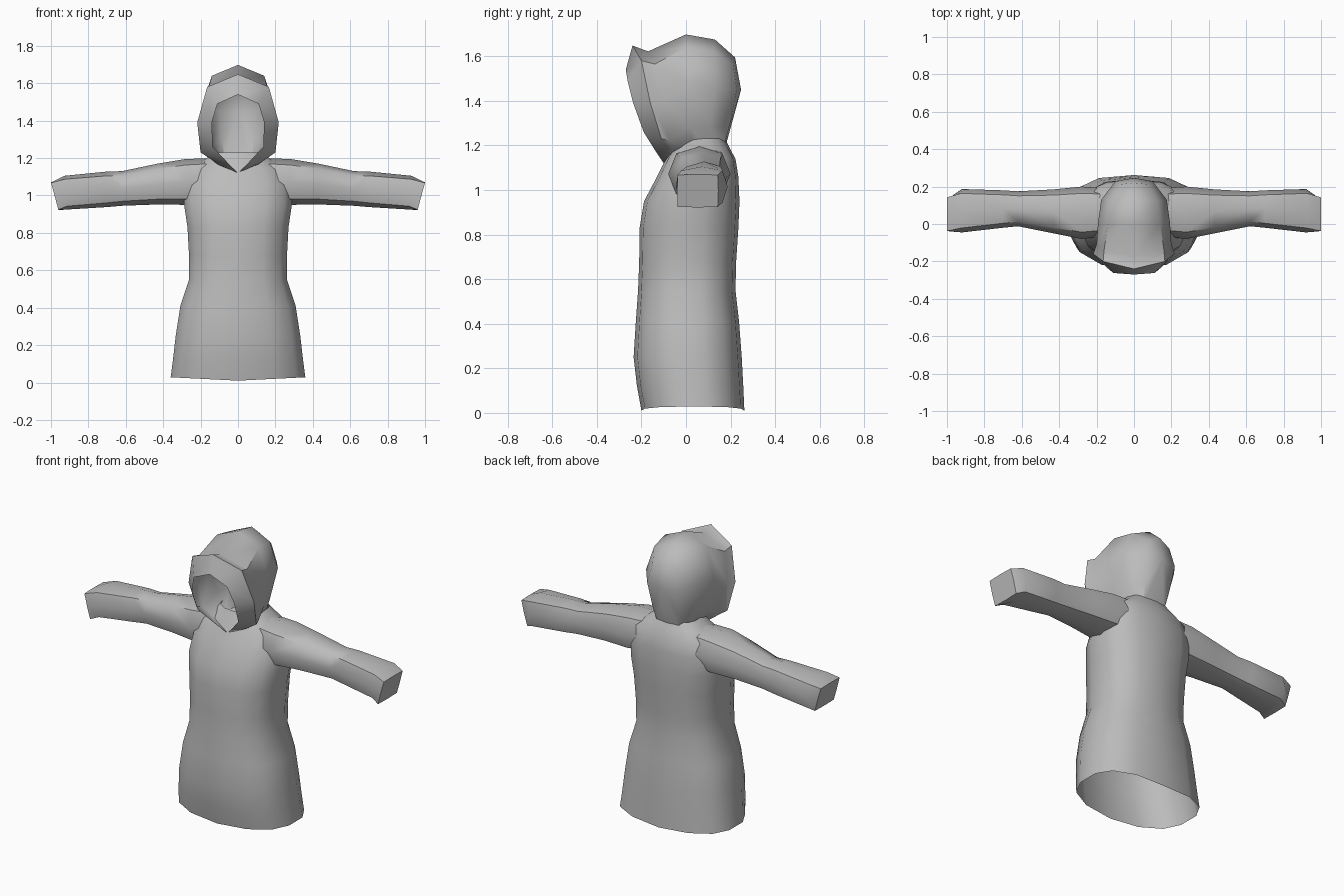
import bpy, bmesh, math

if "Cube" in bpy.data.objects:
    bpy.data.objects.remove(bpy.data.objects["Cube"])

grey = bpy.data.materials.new("cloth_grey")
grey.diffuse_color = (0.5, 0.5, 0.5, 1)
grey.use_nodes = True
grey.node_tree.nodes["Principled BSDF"].inputs["Base Color"].default_value = grey.diffuse_color


def loft(name, rings, cap_start=False, cap_end=False, tip=None, mirror=False):
    """Bridge a list of closed rings into one smooth shell."""
    bm = bmesh.new()
    loops = [[bm.verts.new(p) for p in ring] for ring in rings]
    n = len(loops[0])
    for a, b in zip(loops, loops[1:]):
        for i in range(n):
            j = (i + 1) % n
            bm.faces.new((a[i], a[j], b[j], b[i]))
    if cap_start:
        bm.faces.new(loops[0])
    if cap_end:
        bm.faces.new(loops[-1])
    if tip:
        t = bm.verts.new(tip)
        for i in range(n):
            bm.faces.new((loops[-1][i], loops[-1][(i + 1) % n], t))
    bmesh.ops.recalc_face_normals(bm, faces=bm.faces)
    me = bpy.data.meshes.new(name)
    bm.to_mesh(me)
    bm.free()
    ob = bpy.data.objects.new(name, me)
    bpy.context.collection.objects.link(ob)
    me.materials.append(grey)
    if mirror:
        ob.modifiers.new("mirror", 'MIRROR').use_mirror_merge = False
    bpy.ops.object.select_all(action='DESELECT')
    ob.select_set(True)
    bpy.context.view_layer.objects.active = ob
    bpy.ops.object.shade_smooth_by_angle(angle=math.radians(50))
    return ob


def both_sides(half):
    """Complete a half ring that starts and ends on the centre line."""
    return half + [(-x, y, z) for x, y, z in half[-2:0:-1]]


# Coat body: height, half width, front y, back y
section = [(0, -1), (.52, -.93), (.86, -.66), (1, -.25), (1, .3), (.86, .68), (.52, .93), (0, 1)]
body = [(.01, .36, -.2, .262), (.12, .348, -.22, .257), (.25, .333, -.235, .25),
        (.41, .308, -.225, .238), (.55, .262, -.215, .222), (.68, .262, -.21, .225),
        (.83, .27, -.208, .235), (.95, .288, -.188, .24), (1.06, .285, -.13, .235),
        (1.14, .25, -.09, .222), (1.19, .18, -.06, .195), (1.23, .13, -.04, .175)]
rings = []
for z, w, f, b in body:
    c, d = (f + b) / 2, (b - f) / 2
    # the hem rises slightly toward the sides
    rings.append(both_sides([(sx * w, c + sy * d, z + (.018 * sx if z < .05 else 0))
                             for sx, sy in section]))
loft("coat_body", rings)

# Sleeves: x, front y, back y, bottom z, top z, corner squareness, end slant
sleeve = [(.12, -.06, .19, .97, 1.2, .75, 0), (.28, -.08, .2, .95, 1.195, .74, 0),
          (.43, -.05, .185, .952, 1.17, .74, 0), (.62, -.012, .175, .945, 1.13, .74, 0),
          (.7, -.02, .18, .938, 1.128, .76, 0), (.92, -.045, .187, .925, 1.105, .8, .1),
          (.98, -.04, .145, .922, 1.07, .97, .27)]
rings = []
for x, f, b, lo, hi, k, slant in sleeve:
    cy, dy, cz, dz = (f + b) / 2, (b - f) / 2, (lo + hi) / 2, (hi - lo) / 2
    pts = [(-1, 0), (-k, k), (0, 1), (k, k), (1, 0), (k, -k), (0, -1), (-k, -k)]
    rings.append([(x + slant * v * dz, cy + u * dy, cz + v * dz) for u, v in pts])
loft("sleeves", rings, cap_end=True, mirror=True)

# Hood: half rings from the face opening, over the rim, to the back of the head
hood = [
    [(0, -.27, 1.54), (.11, -.262, 1.49), (.14, -.237, 1.39), (.135, -.19, 1.26), (.06, -.14, 1.18), (0, -.1, 1.12)],
    [(0, -.24, 1.648), (.165, -.2, 1.58), (.218, -.16, 1.39), (.2, -.11, 1.23), (.11, -.085, 1.17), (0, -.09, 1.12)],
    [(0, -.17, 1.622), (.16, -.14, 1.565), (.2, -.108, 1.4), (.18, -.07, 1.22), (.1, -.06, 1.16), (0, -.06, 1.13)],
    [(0, 0, 1.698), (.14, 0, 1.64), (.192, .01, 1.48), (.16, .02, 1.28), (.11, .03, 1.17), (0, .03, 1.14)],
    [(0, .13, 1.675), (.125, .125, 1.62), (.175, .13, 1.47), (.135, .11, 1.28), (.1, .11, 1.17), (0, .11, 1.14)],
    [(0, .22, 1.595), (.075, .212, 1.56), (.1, .228, 1.45), (.085, .195, 1.29), (.07, .165, 1.18), (0, .165, 1.15)],
]
loft("hood", [both_sides(h) for h in hood], tip=(0, .247, 1.45))
